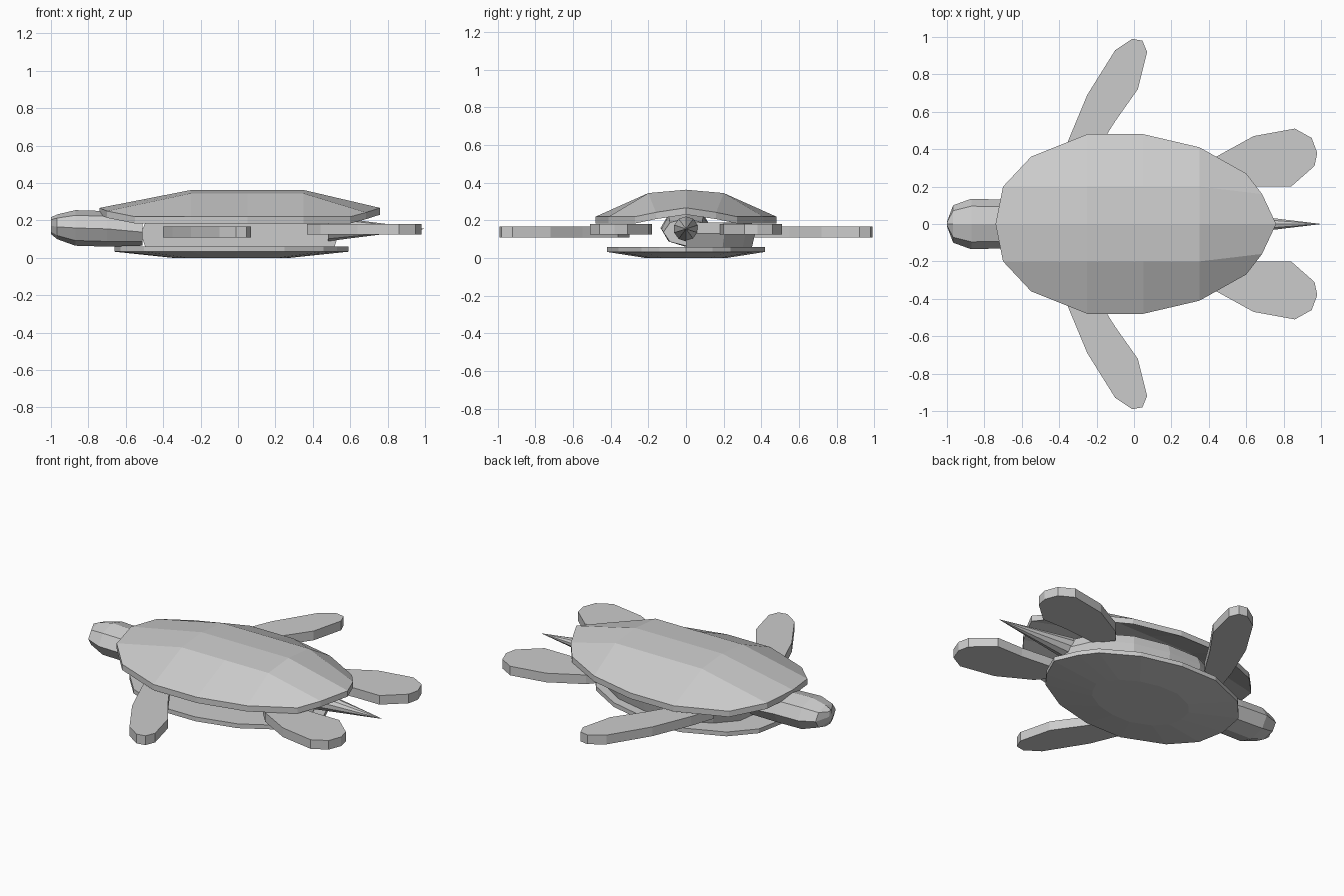
import bpy, bmesh
from math import cos, sin, pi

if "Cube" in bpy.data.objects:
    bpy.data.objects.remove(bpy.data.objects["Cube"])


def finish(name, bm):
    bmesh.ops.recalc_face_normals(bm, faces=bm.faces)
    me = bpy.data.meshes.new(name)
    bm.to_mesh(me)
    bm.free()
    ob = bpy.data.objects.new(name, me)
    bpy.context.collection.objects.link(ob)
    return ob


def loft(name, rings, cap_start=True, cap_end=True):
    bm = bmesh.new()
    vs = [[bm.verts.new(p) for p in r] for r in rings]
    for a, b in zip(vs, vs[1:]):
        n = len(a)
        for i in range(n):
            j = (i + 1) % n
            bm.faces.new((a[i], a[j], b[j], b[i]))
    if cap_start:
        bm.faces.new(vs[0])
    if cap_end:
        bm.faces.new(vs[-1])
    return finish(name, bm)


def plate(name, outline, z0, z1):
    return loft(name, [[(x, y, z) for x, y in outline] for z in (z0, z1)])


# Domed upper shell: ridge, shoulder and rim rows, mirrored, then thickened downward
ridge = [(-.74, 0, .267), (-.25, 0, .363), (.05, 0, .363), (.35, 0, .363), (.76, 0, .267)]
shoulder = [(-.70, .20, .25), (-.25, .20, .345), (.05, .20, .345), (.35, .20, .345), (.685, .16, .243)]
rim = [(-.55, .36, .22), (-.25, .48, .22), (.05, .48, .22), (.35, .41, .22), (.60, .27, .22)]
flip = lambda row: [(x, -y, z) for x, y, z in row]
bm = bmesh.new()
rows = [[bm.verts.new(p) for p in r] for r in (rim, shoulder, ridge, flip(shoulder), flip(rim))]
for a, b in zip(rows, rows[1:]):
    for i in range(4):
        bm.faces.new((a[i], b[i], b[i + 1], a[i + 1]))
top = bm.faces[:]
low = bmesh.ops.extrude_face_region(bm, geom=top, use_keep_orig=True)["geom"]
bmesh.ops.translate(bm, verts=[g for g in low if isinstance(g, bmesh.types.BMVert)], vec=(0, 0, -.036))
finish("upper_shell", bm)

# Belly plate: same outline, smaller, chamfered to a flat underside
half = [ridge[0], shoulder[0]] + rim + [shoulder[4], ridge[4]]
outline = [p[:2] for p in half + flip(half[1:-1])[::-1]]
belly = [(-.035 + (x - .01) * .835, y * .875) for x, y in outline]
loft("belly_plate", [
    [(x, y, .06) for x, y in belly],
    [(x, y, .033) for x, y in belly],
    [(-.035 + (x + .035) * .5, y * .5, 0) for x, y in belly]])

# Inner body lies on the +y side only
body = [(-.51, 0), (-.49, .15), (-.38, .27), (-.18, .36), (.04, .36), (.26, .31), (.44, .2), (.53, 0)]
loft("body", [[(x * s, y * s, z) for x, y in body]
              for z, s in ((.055, .97), (.13, 1.02), (.19, .97))])

# Head and neck: eight-sided loft ending in a blunt ridge
sections = [(-.51, .12, .065, .21), (-.70, .13, .06, .25), (-.87, .135, .065, .255), (-.967, .10, .10, .232)]
rings = [[(x, ry * cos(k * pi / 4), (a + b) / 2 + (b - a) / 2 * sin(k * pi / 4)) for k in range(8)]
         for x, ry, a, b in sections]
rings.append([(-1, .012 * cos(k * pi / 4), .172 + .045 * sin(k * pi / 4)) for k in range(8)])
loft("head", rings)

# Tail cone
loft("tail", [[(x, r * cos(k * pi / 5 + pi / 2), .155 + r * sin(k * pi / 5 + pi / 2)) for k in range(10)]
              for x, r in ((.48, .066), (.995, .001))])

# Flippers, mirrored left and right
front = [(-.40, .30), (-.35, .45), (-.25, .69), (-.10, .93), (-.01, .99), (.045, .98),
         (.07, .92), (.02, .72), (-.10, .55), (-.22, .36)]
rear = [(.37, .28), (.44, .36), (.64, .47), (.86, .51), (.95, .46), (.98, .38),
        (.965, .31), (.84, .20), (.66, .20), (.45, .18)]
for side, s in (("left", -1), ("right", 1)):
    plate("front_flipper_" + side, [(x, y * s) for x, y in front], .11, .168)
    plate("rear_flipper_" + side, [(x, y * s) for x, y in rear], .125, .182)
